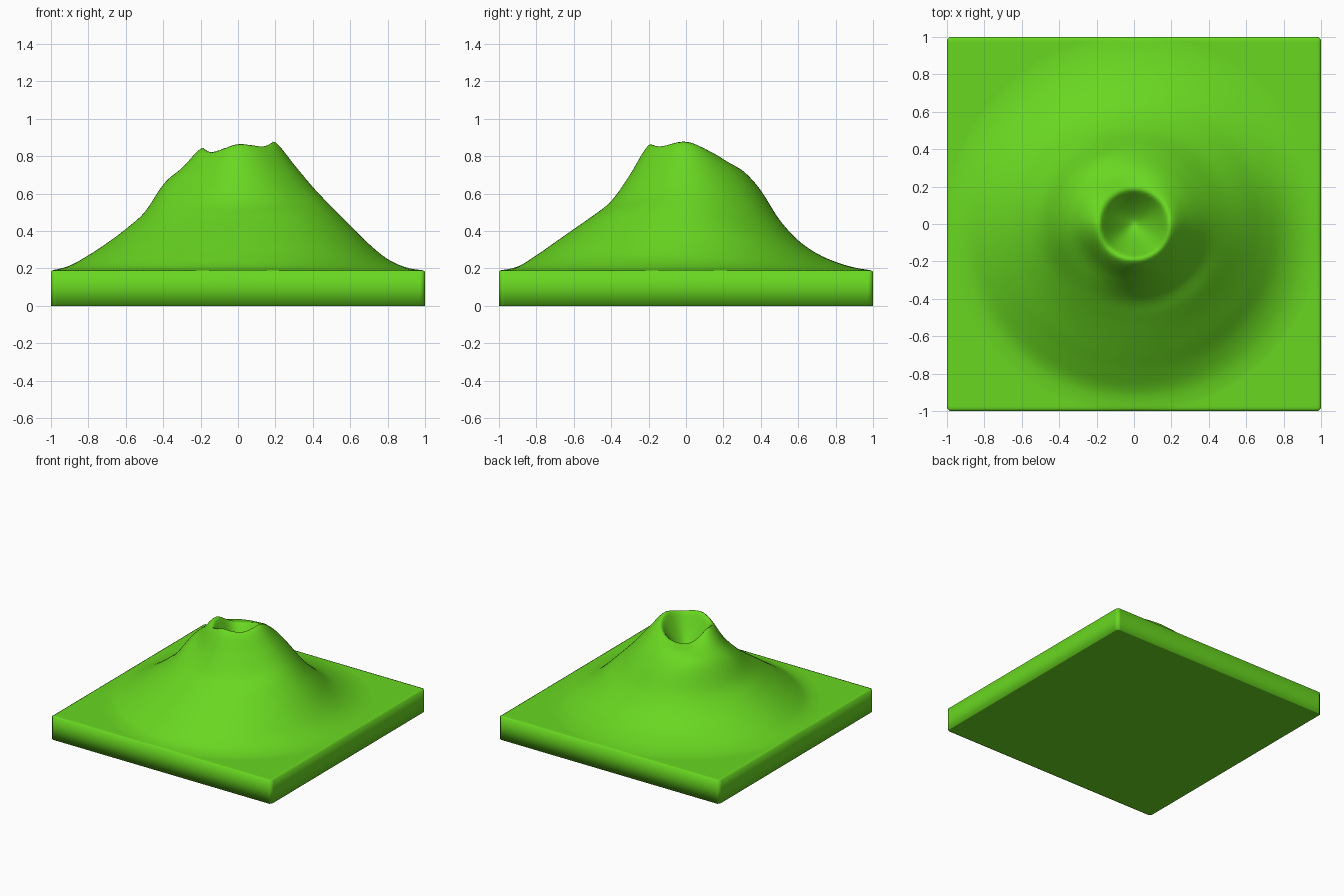
import bpy, bmesh, math

if "Cube" in bpy.data.objects:
    bpy.data.objects.remove(bpy.data.objects["Cube"])

PLATE = 0.19      # top of the square plate
RIM_R = 0.185     # crater rim radius
FLOOR = 0.60      # crater floor height
CELLS = 140

# Slope heights at r = 0.2, 0.3 ... 0.9 for directions E, NE, N, NW, W, SW, S, SE
SLOPES = [
    [.875, .755, .635, .53, .43, .33, .25, .205],
    [.82, .73, .61, .48, .38, .295, .24, .205],
    [.77, .725, .615, .46, .35, .28, .235, .205],
    [.765, .735, .67, .48, .365, .29, .24, .205],
    [.84, .735, .645, .50, .41, .335, .27, .215],
    [.82, .675, .58, .49, .41, .34, .27, .21],
    [.86, .70, .56, .48, .41, .34, .27, .21],
    [.85, .71, .58, .505, .42, .34, .26, .21],
]


def spline(a, b, c, d, t):
    return b + 0.5 * t * (c - a + t * (2*a - 5*b + 4*c - d + t * (3*(b - c) + d - a)))


def along(slope, r):
    vals = [slope[0] + 0.03] + slope + [PLATE] * 3
    f = max(0.0, (r - 0.1) / 0.1)
    i = min(int(f), 9)
    pick = lambda k: vals[max(0, min(k, len(vals) - 1))]
    return spline(pick(i - 1), pick(i), pick(i + 1), pick(i + 2), f - i)


def outer(ang, r):
    f = (ang / (2 * math.pi) * 8) % 8
    i = int(f)
    p = [along(SLOPES[(i + k) % 8], r) for k in (-1, 0, 1, 2)]
    return spline(*p, f - i)


def height(x, y):
    r, ang = math.hypot(x, y), math.atan2(y, x)
    if r >= 1.0:
        return PLATE
    if r >= RIM_R:
        return max(PLATE, outer(ang, r))
    rim = outer(ang, RIM_R)
    return FLOOR + (rim - FLOOR) * (r / RIM_R) ** 1.4


# Terrain surface
bm = bmesh.new()
bmesh.ops.create_grid(bm, x_segments=CELLS, y_segments=CELLS, size=1.0)
for v in bm.verts:
    v.co.z = height(v.co.x, v.co.y)
inner = [v for v in bm.verts if math.hypot(v.co.x, v.co.y) < 0.9]
for _ in range(2):
    bmesh.ops.smooth_vert(bm, verts=inner, factor=0.4,
                          use_axis_x=False, use_axis_y=False, use_axis_z=True)

# Softened plate edge and corners
for v in bm.verts:
    if v.is_boundary:
        v.co.z = PLATE - 0.006
        if abs(v.co.x) > 0.999 and abs(v.co.y) > 0.999:
            v.co.x *= 0.992
            v.co.y *= 0.992

# Plate sides and underside
edges = [e for e in bm.edges if e.is_boundary]
for z in (0.10, 0.0):
    res = bmesh.ops.extrude_edge_only(bm, edges=edges)["geom"]
    for v in res:
        if isinstance(v, bmesh.types.BMVert):
            v.co.z = z
    edges = [e for e in res if isinstance(e, bmesh.types.BMEdge) and e.is_boundary]
bottom = bmesh.ops.contextual_create(bm, geom=edges)["faces"]
bmesh.ops.inset_region(bm, faces=bottom, thickness=0.01, use_even_offset=True)
bmesh.ops.recalc_face_normals(bm, faces=bm.faces)
for f in bm.faces:
    f.smooth = True

mesh = bpy.data.meshes.new("volcano_terrain")
bm.to_mesh(mesh)
bm.free()
obj = bpy.data.objects.new("volcano_terrain", mesh)
bpy.context.collection.objects.link(obj)

# Green material
mat = bpy.data.materials.new("grass_green")
mat.diffuse_color = (0.14, 0.68, 0.015, 1)
mat.use_nodes = True
mat.node_tree.nodes["Principled BSDF"].inputs["Base Color"].default_value = mat.diffuse_color
mesh.materials.append(mat)
